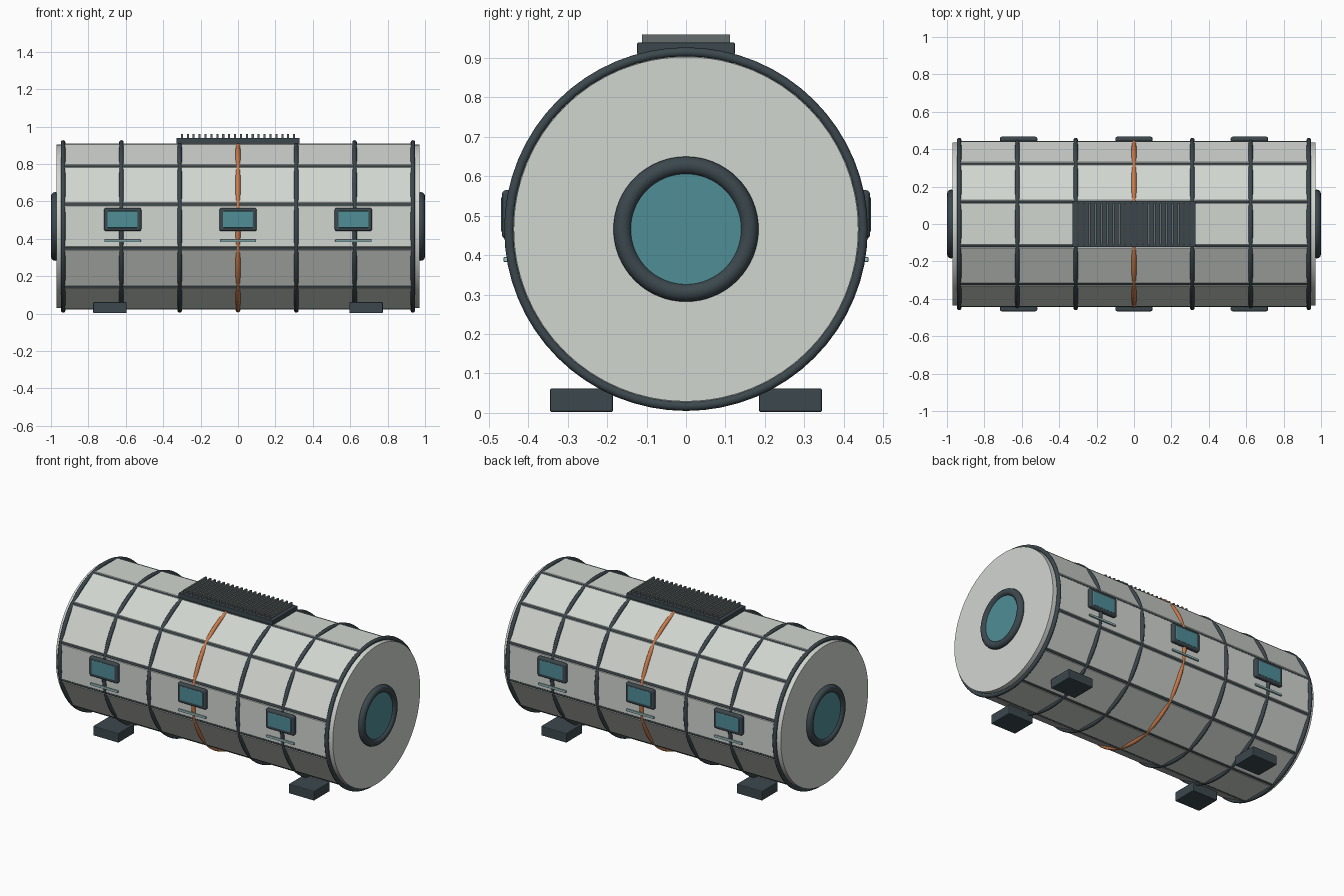
import bpy, math
from mathutils import Matrix

if "Cube" in bpy.data.objects:
    bpy.data.objects.remove(bpy.data.objects["Cube"])

CZ = 0.466          # height of the hull axis
APOTHEM = 0.444     # distance from the axis to the flat panels
SIDES = 12


def material(name, rgb):
    m = bpy.data.materials.new(name)
    m.diffuse_color = (*rgb, 1)
    m.use_nodes = True
    m.node_tree.nodes["Principled BSDF"].inputs["Base Color"].default_value = m.diffuse_color
    return m


SHELL = material("shell", (0.64, 0.67, 0.63))
DARK = material("dark_trim", (0.045, 0.065, 0.075))
GLASS = material("teal_glass", (0.08, 0.27, 0.31))
ORANGE = material("orange_band", (0.60, 0.20, 0.07))
RAIL = material("pale_rail", (0.35, 0.58, 0.58))
FIN = material("fin_metal", (0.13, 0.15, 0.15))


def finish(ob, name, mat, bevel=0.0, segments=2):
    ob.name = name
    ob.data.materials.append(mat)
    if bevel:
        mod = ob.modifiers.new("bevel", 'BEVEL')
        mod.width = bevel
        mod.segments = segments
    return ob


def box(name, center, size, mat, bevel=0.0, segments=2):
    bpy.ops.mesh.primitive_cube_add(size=1)
    ob = bpy.context.object
    ob.data.transform(Matrix.Diagonal((*size, 1)))
    ob.location = center
    return finish(ob, name, mat, bevel, segments)


def cylinder_x(name, center, radius, length, mat, verts=64, bevel=0.0):
    bpy.ops.mesh.primitive_cylinder_add(vertices=verts, radius=radius, depth=length,
                                        location=center, rotation=(0, math.pi / 2, 0))
    ob = bpy.context.object
    bpy.ops.object.shade_smooth_by_angle(angle=math.radians(40))
    return finish(ob, name, mat, bevel)


def ring_x(name, x, major, minor, mat):
    bpy.ops.mesh.primitive_torus_add(major_radius=major, minor_radius=minor,
                                     major_segments=64, minor_segments=12,
                                     location=(x, 0, CZ), rotation=(0, math.pi / 2, 0))
    bpy.ops.object.shade_smooth()
    return finish(bpy.context.object, name, mat)


# Inner pressure hull with flat end caps
cylinder_x("pressure_hull", (0, 0, CZ), 0.437, 1.94, SHELL, 96)

# Twelve flat panels and the stringers in the seams between them
for i in range(SIDES):
    a = i * math.tau / SIDES
    r = APOTHEM - 0.015
    panel = box("hull_panel", (0, -r * math.sin(a), CZ + r * math.cos(a)),
                (1.88, 0.227, 0.03), SHELL, 0.005, 1)
    panel.rotation_euler.x = a
    b = a + math.pi / SIDES
    cylinder_x("seam_stringer", (0, -0.448 * math.sin(b), CZ + 0.448 * math.cos(b)),
               0.0095, 1.87, DARK, 10)

# Hoops around the hull, the middle one orange
for i in range(-3, 4):
    x = i * 0.3117
    if i == 0:
        ring_x("orange_hoop", x, 0.447, 0.0125, ORANGE)
    else:
        ring_x("hull_hoop", x, 0.449, 0.012, DARK)

# Round end ports
for s in (-1, 1):
    ring_x("end_port_rim", s * 0.977, 0.161, 0.023, DARK)
    cylinder_x("end_port_glass", (s * 0.973, 0, CZ), 0.15, 0.024, GLASS)

# Side windows with hand rails below them
for s in (-1, 1):
    for x in (-0.617, 0, 0.617):
        box("window_frame", (x, s * 0.452, 0.503), (0.2, 0.03, 0.124), DARK, 0.011, 3)
        box("window_glass", (x, s * 0.458, 0.503), (0.162, 0.022, 0.09), GLASS, 0.004)
        box("hand_rail", (x, s * 0.457, 0.389), (0.195, 0.012, 0.013), RAIL, 0.003)

# Radiator on the roof
box("radiator_base", (0, 0, 0.924), (0.66, 0.248, 0.03), DARK, 0.003)
for i in range(20):
    box("radiator_fin", (-0.3 + i * 0.6 / 19, 0, 0.947), (0.011, 0.222, 0.026), FIN)

# Four feet
for sx in (-1, 1):
    for sy in (-1, 1):
        box("foot", (sx * 0.685, sy * 0.265, 0.032), (0.178, 0.16, 0.06), DARK, 0.005)
